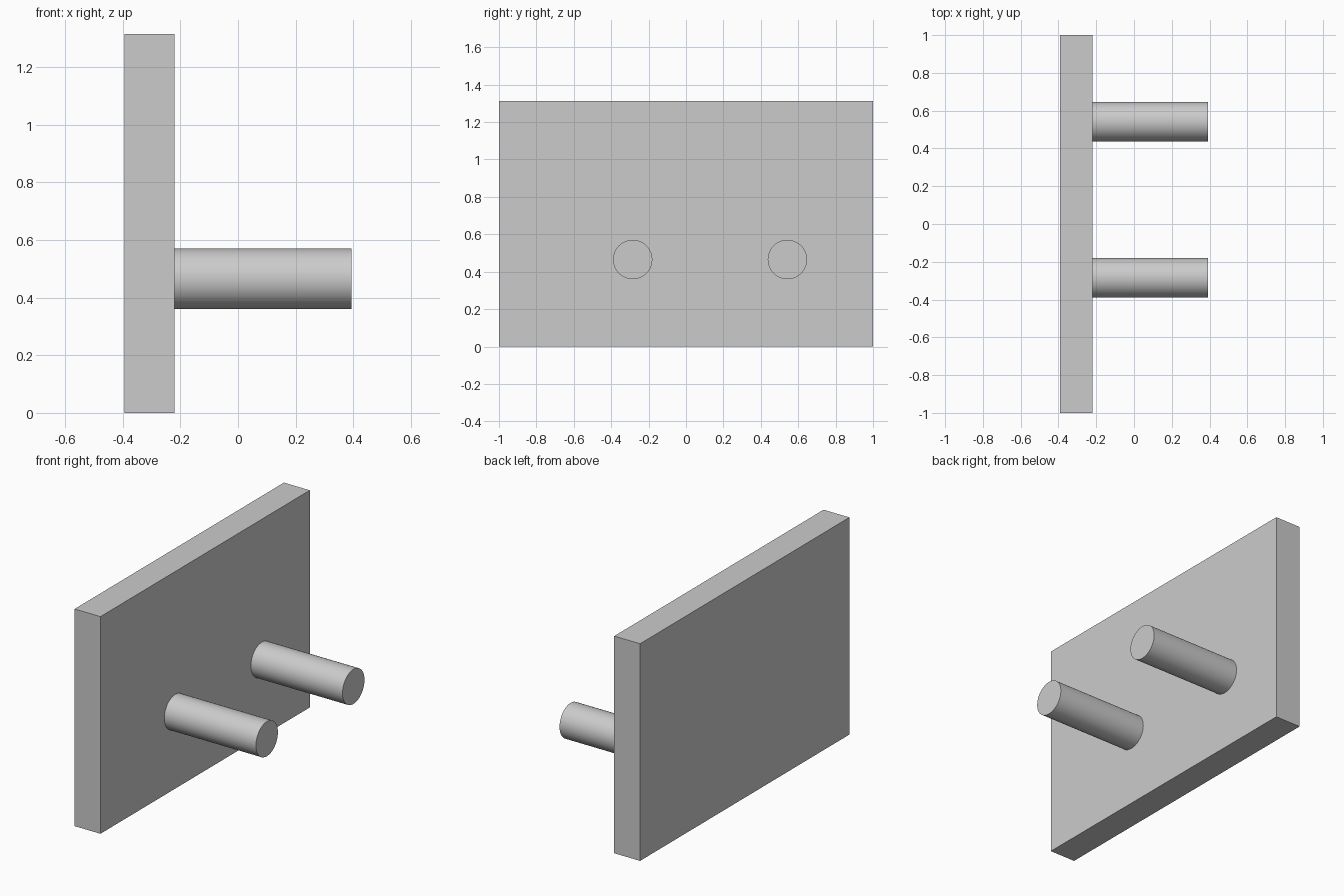
import bpy
import math

cube = bpy.data.objects.get("Cube")
if cube:
    bpy.data.objects.remove(cube, do_unlink=True)

# Single plain grey for the whole piece
grey = bpy.data.materials.new("light_grey")
grey.use_nodes = True
colour = (0.6, 0.6, 0.6, 1)
grey.diffuse_color = colour
grey.node_tree.nodes["Principled BSDF"].inputs["Base Color"].default_value = colour

LEFT, FACE, TIP = -0.393, -0.22, 0.393
HEIGHT = 1.313


def finish(name):
    obj = bpy.context.object
    obj.name = name
    obj.data.materials.append(grey)
    bpy.ops.object.transform_apply(location=False, rotation=True, scale=True)
    return obj


# Upright back plate
bpy.ops.mesh.primitive_cube_add(size=1, location=((LEFT + FACE) / 2, 0, HEIGHT / 2))
bpy.context.object.scale = (FACE - LEFT, 2, HEIGHT)
finish("back_plate")

# Two round pegs standing out from the plate
for name, y in (("front_peg", -0.285), ("rear_peg", 0.542)):
    bpy.ops.mesh.primitive_cylinder_add(
        vertices=64, radius=0.105, depth=TIP - FACE,
        location=((FACE + TIP) / 2, y, 0.465), rotation=(0, math.pi / 2, 0))
    finish(name)
    bpy.ops.object.shade_smooth_by_angle(angle=math.radians(30))
